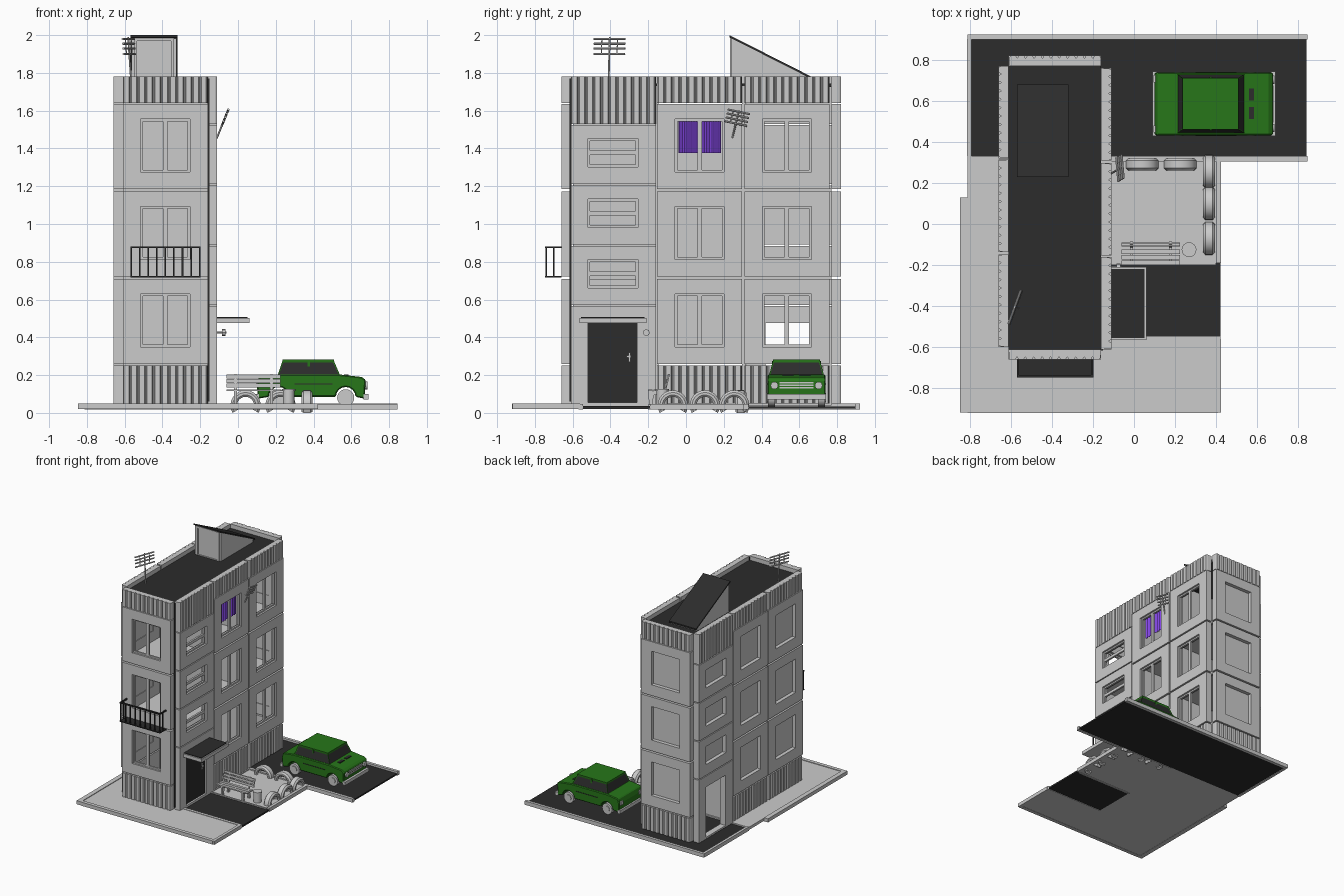
import bpy, bmesh
from math import radians, sin, cos, pi
from mathutils import Matrix, Vector

if "Cube" in bpy.data.objects:
    bpy.data.objects.remove(bpy.data.objects["Cube"])

def material(name, rgb):
    m = bpy.data.materials.new(name)
    m.diffuse_color = (*rgb, 1)
    m.use_nodes = True
    m.node_tree.nodes["Principled BSDF"].inputs["Base Color"].default_value = m.diffuse_color
    return m

DARK = material("dark", (0.025, 0.025, 0.025))
GREEN = material("green", (0.02, 0.18, 0.01))
PURPLE = material("purple", (0.22, 0.06, 0.75))
I = Matrix.Identity(4)
XZ = Matrix.Rotation(pi / 2, 4, 'X')                                   # profile (x,z), depth -y
YZ = Matrix(((0, 0, 1, 0), (1, 0, 0, 0), (0, 1, 0, 0), (0, 0, 0, 1)))  # profile (y,z), depth x

def finish(name, bm, mat=None, M=I, smooth=False):
    bmesh.ops.recalc_face_normals(bm, faces=bm.faces)
    bm.transform(M)
    me = bpy.data.meshes.new(name)
    bm.to_mesh(me)
    bm.free()
    o = bpy.data.objects.new(name, me)
    bpy.context.collection.objects.link(o)
    if mat:
        me.materials.append(mat)
    if smooth:
        bpy.ops.object.select_all(action='DESELECT')
        o.select_set(True)
        bpy.context.view_layer.objects.active = o
        bpy.ops.object.shade_smooth_by_angle()
    return o

def boxes(name, items, mat=None, M=I):
    bm = bmesh.new()
    for x0, x1, y0, y1, z0, z1 in items:
        T = Matrix.Translation(((x0 + x1) / 2, (y0 + y1) / 2, (z0 + z1) / 2))
        bmesh.ops.create_cube(bm, size=1, matrix=T @ Matrix.Diagonal((x1 - x0, y1 - y0, z1 - z0, 1)))
    return finish(name, bm, mat, M)

def prism(name, pts, h0, h1, mat=None, M=I):
    bm = bmesh.new()
    lo, hi = [[bm.verts.new((x, y, h)) for x, y in pts] for h in (h0, h1)]
    bm.faces.new(lo)
    bm.faces.new(hi)
    for i in range(len(pts)):
        j = (i + 1) % len(pts)
        bm.faces.new((lo[i], lo[j], hi[j], hi[i]))
    return finish(name, bm, mat, M)

def ring(name, outer, inner, d0, d1, mat=None, M=I):
    """Rectangular panel with a rectangular hole; rects are (u0, u1, z0, z1)."""
    bm = bmesh.new()
    loops = [[bm.verts.new((u, d, z)) for u, z in ((r[0], r[2]), (r[1], r[2]), (r[1], r[3]), (r[0], r[3]))]
             for r, d in ((outer, d0), (inner, d0), (inner, d1), (outer, d1))]
    for k in range(4):
        a, b = loops[k], loops[(k + 1) % 4]
        for i in range(4):
            j = (i + 1) % 4
            bm.faces.new((a[i], a[j], b[j], b[i]))
    return finish(name, bm, mat, M)

def rods(name, items, mat=None, M=I, seg=8):
    bm = bmesh.new()
    for p, q, r in items:
        p, q = Vector(p), Vector(q)
        R = Matrix.Translation((p + q) / 2) @ (q - p).to_track_quat('Z', 'Y').to_matrix().to_4x4()
        bmesh.ops.create_cone(bm, cap_ends=True, segments=seg, radius1=r, radius2=r, depth=(q - p).length, matrix=R)
    return finish(name, bm, mat, M, True)

# Wall pieces: local x along the wall, local y inward, z up
def ribbed(name, u0, u1, z0, z1, d, M):
    n = 11
    s = (u1 - u0) / n
    pts = [(u0, d + 0.05)]
    for i in range(n):
        a = u0 + i * s
        pts += [(a + s * t, d + e) for t, e in ((0.02, 0.012), (0.16, 0), (0.8, 0), (0.94, 0.012))]
    prism(name, pts + [(u1, d + 0.05)], z0, z1, None, M)

def window(name, r, d, M, split, glazed):
    u0, u1, z0, z1 = r
    if not glazed:
        boxes(name + "_board", [(u0, u1, d + 0.03, d + 0.045, z0, z1)], None, M)
        return
    w, y0, y1 = 0.012, d + 0.015, d + 0.03
    um, zm = (u0 + u1) / 2, (z0 + z1) / 2
    if split == 'V':
        sashes = [(u0, um, z0, z1), (um, u1, z0, z1)]
    else:
        sashes = [(u0, u1, z0, zm), (u0, u1, zm, z1)]
    for s in sashes:
        ring(name + "_sash", s, (s[0] + w, s[1] - w, s[2] + w, s[3] - w), y0, y1, None, M)

def bay(name, u0, d, M, glazed):
    u1 = u0 + 0.45
    ribbed(name + "_plinth", u0, u1, 0.05, 0.25, d, M)
    ribbed(name + "_parapet", u0, u1, 1.64, 1.78, d, M)
    for k, z in enumerate((0.26, 0.723, 1.185)):
        hole = (u0 + 0.095, u0 + 0.355, z + 0.09, z + 0.37)
        ring(f"{name}_panel_{k}", (u0, u1, z, z + 0.45), hole, d, d + 0.05, None, M)
        window(f"{name}_window_{k}", hole, d, M, 'V', glazed)

def stair_bay(name, u0, d, M, glazed):
    u1 = u0 + 0.45
    ribbed(name + "_parapet", u0, u1, 1.53, 1.78, d, M)
    ring(name + "_entrance_panel", (u0, u1, 0.04, 0.565), (u0 + 0.09, u0 + 0.35, 0.055, 0.475), d, d + 0.05, None, M)
    for k, z in enumerate((0.572, 0.892, 1.212)):
        hole = (u0 + 0.09, u0 + 0.355, z + 0.09, z + 0.24)
        ring(f"{name}_panel_{k}", (u0, u1, z, z + 0.312), hole, d, d + 0.05, None, M)
        window(f"{name}_window_{k}", hole, d, M, 'H', glazed)

# Four walls: each is the opposite one turned by 180 degrees
for names, turn, glazed in ((("front", "right"), 0, True), (("back", "left"), 180, False)):
    C = Matrix.Translation((-0.385, 0.08, 0))
    A = C @ Matrix.Rotation(radians(turn), 4, 'Z')
    B = C @ Matrix.Rotation(radians(turn + 90), 4, 'Z')
    bay(names[0], -0.225, -0.74, A, glazed)
    stair_bay(names[1] + "_stairs", -0.69, -0.275, B, glazed)
    bay(names[1] + "_middle", -0.233, -0.275, B, glazed)
    bay(names[1] + "_end", 0.229, -0.275, B, glazed)

# Inside floors, partitions, roof
boxes("inner_floors", [(-0.61, -0.16, -0.61, 0.77, z, z + 0.02) for z in (0.705, 1.17)])
boxes("inner_partitions", [(-0.61, -0.16, y, y + 0.02, 0.04, 1.73) for y in (-0.165, 0.297)])
boxes("flat_roof", [(-0.61, -0.16, -0.61, 0.77, 1.725, 1.745)], DARK)
boxes("corner_seam", [(-0.162, -0.152, -0.617, -0.605, 0.06, 1.77)], DARK)

# Roof hatch
prism("hatch_walls", [(0.24, 1.74), (0.66, 1.74), (0.66, 1.77), (0.24, 1.985)], -0.565, -0.325, None, YZ)
prism("hatch_roof", [(0.23, 1.988), (0.68, 1.76), (0.68, 1.772), (0.23, 2.0)], -0.57, -0.32, DARK, YZ)
ring("hatch_door_frame", (-0.55, -0.34, 1.745, 1.985), (-0.535, -0.355, 1.75, 1.97), 0.232, 0.241)

# Aerials
def aerial(name, M, half, length, heights):
    rods(name, [((0, 0, 0), (0, 0, length), 0.005)] +
         [((-half, 0, h), (half, 0, h), 0.006) for h in heights] +
         [((s * half * 0.5, 0, heights[0]), (s * half * 0.5, 0, heights[-1]), 0.003) for s in (-1, 1)], None, M)

aerial("roof_aerial", Matrix.Translation((-0.565, -0.41, 1.74)) @ Matrix.Rotation(radians(70), 4, 'Z')
       @ Matrix.Rotation(radians(-4), 4, 'X'), 0.088, 0.25, (0.16, 0.19, 0.215, 0.24))
aerial("wall_aerial", Matrix.Translation((-0.112, 0.245, 1.455)) @ Matrix.Rotation(pi / 2, 4, 'Z')
       @ Matrix.Rotation(radians(22), 4, 'X') @ Matrix.Rotation(radians(13), 4, 'Y'),
       0.06, 0.16, (0.085, 0.108, 0.131, 0.154))

# Purple curtains, gently wavy
for k, y0 in enumerate((-0.04, 0.076)):
    path = [(-0.15 + 0.005 * sin(i * pi / 2.5), y0 + 0.11 * i / 20) for i in range(21)]
    prism("curtain", path + [(x - 0.003, y) for x, y in reversed(path)], 1.375, 1.55, PURPLE)

# Entrance: door, canopy, lamp
boxes("entrance_door", [(-0.14, -0.125, -0.52, -0.26, 0.055, 0.475)], DARK)
boxes("door_handle", [(-0.127, -0.115, -0.305, -0.295, 0.27, 0.32), (-0.118, -0.11, -0.315, -0.29, 0.293, 0.303)])
boxes("canopy", [(-0.11, 0.06, -0.565, -0.21, 0.475, 0.503)])
boxes("canopy_felt", [(-0.11, 0.05, -0.555, -0.22, 0.5, 0.508)], DARK)
rods("wall_lamp", [((-0.112, -0.21, 0.425), (-0.06, -0.21, 0.425), 0.006),
                   ((-0.085, -0.21, 0.425), (-0.065, -0.21, 0.425), 0.018)])

# Balcony
xs = [-0.565 + i * 0.0452 for i in range(9)]
boxes("balcony_rails", [(x - 0.004, x + 0.004, -0.745, -0.737, 0.72, 0.88) for x in xs] +
      [(x - 0.004, x + 0.004, -0.705, -0.697, 0.72, 0.88) for x in (xs[0], xs[-1])] +
      [(x - 0.005, x + 0.005, -0.746, -0.66, 0.872, 0.882) for x in (xs[0], xs[-1])] +
      [(-0.57, -0.198, -0.747, -0.735, 0.872, 0.882)], DARK)
boxes("balcony_floor", [(-0.57, -0.198, -0.747, -0.66, 0.718, 0.726)], DARK)

# Ground slabs and kerbs
boxes("pavement", [(-0.81, -0.11, -0.915, 0.33, 0.022, 0.045), (-0.11, 0.42, -0.915, -0.57, 0.022, 0.045)])
boxes("play_area", [(-0.11, 0.4, -0.19, 0.31, 0.022, 0.038)])
boxes("road", [(-0.79, 0.84, 0.33, 0.9, 0.022, 0.034)], DARK)
boxes("entrance_path", [(-0.11, 0.42, -0.545, -0.19, 0.022, 0.036)], DARK)
boxes("kerbs", [(-0.81, 0.845, 0.898, 0.922, 0.018, 0.05), (-0.812, -0.79, 0.33, 0.9, 0.018, 0.05),
                (-0.11, 0.845, 0.305, 0.33, 0.018, 0.048), (0.4, 0.424, -0.19, 0.306, 0.018, 0.048),
                (-0.11, 0.42, -0.57, -0.545, 0.018, 0.048), (0.4, 0.424, -0.918, -0.56, 0.02, 0.05),
                (-0.81, 0.41, -0.92, -0.89, 0.02, 0.05), (-0.848, -0.81, -0.918, 0.13, 0.02, 0.05),
                (-0.11, 0.4, -0.2, -0.188, 0.018, 0.045)])

# Half-buried tyres
def tyre(x, y, along_y):
    sec = [(-0.02, 0.045), (-0.029, 0.055), (-0.029, 0.068), (-0.018, 0.08), (0.018, 0.08),
           (0.029, 0.068), (0.029, 0.055), (0.02, 0.045), (0.016, 0.062), (-0.016, 0.062)]
    bm = bmesh.new()
    rows = [[bm.verts.new((r * cos(a), w, r * sin(a))) for w, r in sec]
            for a in (radians(-30 + 15 * i) for i in range(17))]
    for a, b in zip(rows, rows[1:]):
        for i in range(len(sec)):
            j = (i + 1) % len(sec)
            bm.faces.new((a[i], a[j], b[j], b[i]))
    bm.faces.new(rows[0])
    bm.faces.new(rows[-1])
    M = Matrix.Translation((x, y, 0.04)) @ Matrix.Rotation(pi / 2 if along_y else 0, 4, 'Z')
    finish("half_tyre", bm, None, M, True)

for x, y, v in ((0.04, 0.29, 0), (0.225, 0.29, 0), (0.365, 0.255, 1), (0.365, 0.1, 1), (0.365, -0.07, 1)):
    tyre(x, y, v)

# Bench and litter bin
boxes("bench_slats", [(-0.06, 0.225, y, y + 0.022, 0.115, 0.125) for y in (-0.2, -0.173, -0.146)] +
      [(-0.06, 0.225, -0.11 + 0.006 * i, -0.102 + 0.006 * i, 0.135 + 0.024 * i, 0.155 + 0.024 * i) for i in range(3)])
for x in (-0.02, 0.17):
    prism("bench_leg", [(-0.195, 0.038), (-0.18, 0.038), (-0.17, 0.095), (-0.125, 0.095), (-0.115, 0.038),
                        (-0.1, 0.038), (-0.105, 0.12), (-0.085, 0.205), (-0.093, 0.205), (-0.115, 0.115),
                        (-0.2, 0.115)], x, x + 0.015, None, YZ)
bin_ = rods("litter_bin", [((0.268, -0.125, 0.036), (0.268, -0.125, 0.115), 0.03),
                           ((0.268, -0.125, 0.115), (0.268, -0.125, 0.127), 0.036)], seg=16)

# Car: body with wheel arches
def arch(cx):
    return [(cx + 0.052 * cos(t), 0.085 + 0.052 * sin(t)) for t in (pi * i / 8 for i in range(9))]

body = [(0.105, 0.075), (0.1, 0.15), (0.112, 0.19), (0.21, 0.203), (0.54, 0.203), (0.655, 0.19),
        (0.676, 0.175), (0.67, 0.075)] + arch(0.57) + arch(0.215)
car = prism("car_body", body, -0.738, -0.432, GREEN, XZ)
car.modifiers.new("soft_edges", 'BEVEL').width = 0.006

# Car cabin with inset dark windows
bm = bmesh.new()
lo = [bm.verts.new((x, y, 0.2)) for x, y in ((0.21, 0.44), (0.54, 0.44), (0.54, 0.73), (0.21, 0.73))]
hi = [bm.verts.new((x, y, 0.275)) for x, y in ((0.235, 0.46), (0.508, 0.46), (0.508, 0.71), (0.235, 0.71))]
sides = [bm.faces.new((lo[i], lo[(i + 1) % 4], hi[(i + 1) % 4], hi[i])) for i in range(4)]
top = bm.faces.new(hi)
bmesh.ops.inset_individual(bm, faces=[top], thickness=0.02)
for v in top.verts:
    v.co.z += 0.008
bmesh.ops.inset_individual(bm, faces=sides, thickness=0.009, depth=-0.003)
for f in sides:
    f.material_index = 1
cabin = finish("car_cabin", bm, GREEN)
cabin.data.materials.append(DARK)
prism("door_pillars", [(0.368, 0.2), (0.38, 0.2), (0.38, 0.275), (0.368, 0.275)], -0.715, -0.455, GREEN, XZ)

# Car wheels, lights, bumpers, trim
for x in (0.215, 0.57):
    for y, s in ((0.435, -1), (0.735, 1)):
        rods("wheel", [((x, y - s * 0.035, 0.08), (x, y, 0.08), 0.045),
                       ((x, y, 0.08), (x, y + s * 0.006, 0.08), 0.025)], seg=20)
rods("headlights", [((0.665, y, 0.145), (0.685, y, 0.145), 0.02) for y in (0.468, 0.702)], seg=16)
boxes("grille", [(0.67, 0.68, 0.495, 0.675, 0.128 + 0.014 * i, 0.136 + 0.014 * i) for i in range(3)])
boxes("bumpers", [(0.665, 0.69, 0.428, 0.742, 0.072, 0.1), (0.09, 0.112, 0.428, 0.742, 0.072, 0.1)])
boxes("tail_lights", [(0.094, 0.105, y, y + 0.035, 0.135, 0.165) for y in (0.445, 0.69)])
boxes("bonnet_vents", [(0.56, 0.585, y, y + 0.06, 0.19, 0.204) for y in (0.51, 0.6)], DARK)
boxes("door_trim", [(0.3, 0.5, y, y + 0.004, 0.15, 0.155) for y in (0.429, 0.737)], DARK)
